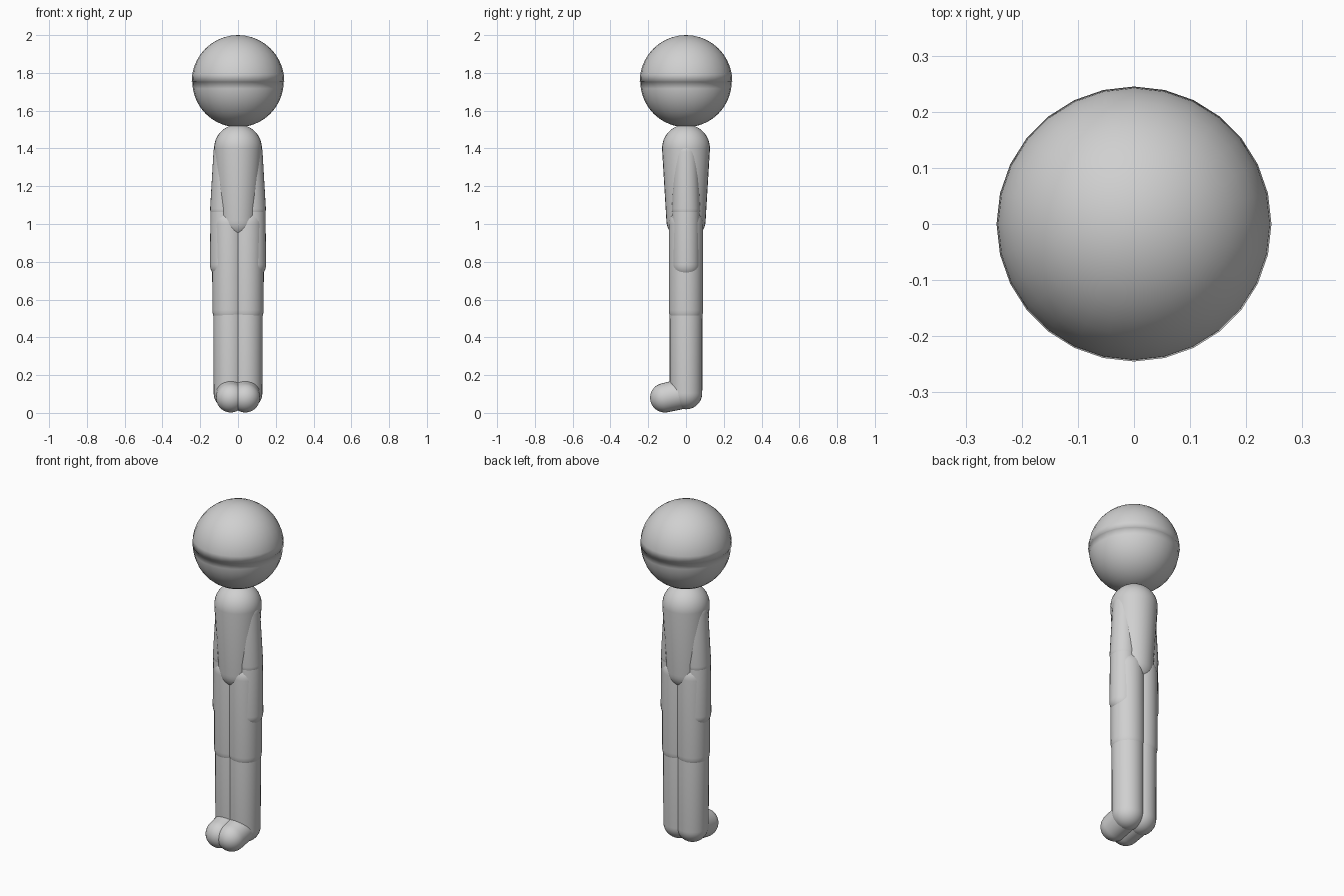
import bpy, bmesh, math
from mathutils import Vector

if "Cube" in bpy.data.objects:
    bpy.data.objects.remove(bpy.data.objects["Cube"])

SEGMENTS, RINGS = 28, 10

grey = bpy.data.materials.new("light_grey")
grey.diffuse_color = (0.63, 0.63, 0.63, 1)
grey.use_nodes = True
grey.node_tree.nodes["Principled BSDF"].inputs["Base Color"].default_value = grey.diffuse_color


def capsule(name, low, r_low, high, r_high):
    """Smooth tapered capsule between two points, capped by half spheres."""
    low, high = Vector(low), Vector(high)
    axis = high - low
    length = axis.length
    turn = Vector((0, 0, 1)).rotation_difference(axis.normalized())

    # Profile of (radius, height) from the low pole to the high pole
    angles = [math.pi / 2 * i / RINGS for i in range(RINGS)]
    profile = [(r_low * math.cos(a), -r_low * math.sin(a)) for a in reversed(angles)]
    profile += [(r_high * math.cos(a), length + r_high * math.sin(a)) for a in angles]

    bm = bmesh.new()

    def vert(x, y, z):
        return bm.verts.new(low + turn @ Vector((x, y, z)))

    loops = []
    for r, z in profile:
        loops.append([vert(r * math.cos(math.tau * k / SEGMENTS),
                           r * math.sin(math.tau * k / SEGMENTS), z)
                      for k in range(SEGMENTS)])
    bottom = vert(0, 0, -r_low)
    top = vert(0, 0, length + r_high)
    for k in range(SEGMENTS):
        n = (k + 1) % SEGMENTS
        bm.faces.new((bottom, loops[0][n], loops[0][k]))
        bm.faces.new((top, loops[-1][k], loops[-1][n]))
        for a, b in zip(loops, loops[1:]):
            bm.faces.new((a[k], a[n], b[n], b[k]))
    for face in bm.faces:
        face.smooth = True

    mesh = bpy.data.meshes.new(name)
    bm.to_mesh(mesh)
    bm.free()
    mesh.materials.append(grey)
    obj = bpy.data.objects.new(name, mesh)
    bpy.context.collection.objects.link(obj)
    return obj


# Head: two half spheres with a tiny step at the middle
capsule("head", (0, 0, 1.7545), 0.242, (0, 0, 1.755), 0.245)

# Torso tapering towards the hips
capsule("torso", (0, 0, 1.02), 0.104, (0, 0, 1.40), 0.127)

# Limbs on both sides
for side, s in (("left", 1), ("right", -1)):
    capsule(side + "_upper_arm", (s * 0.0725, 0, 1.08), 0.075, (s * 0.065, 0, 1.38), 0.065)
    capsule(side + "_forearm", (s * 0.075, 0, 0.785), 0.074, (s * 0.0725, 0, 1.06), 0.073)
    capsule(side + "_thigh", (s * 0.045, 0, 0.545), 0.091, (s * 0.046, 0, 1.00), 0.091)
    capsule(side + "_lower_leg", (s * 0.043, 0, 0.105), 0.086, (s * 0.044, 0, 0.55), 0.087)
    capsule(side + "_foot", (s * 0.038, -0.112, 0.08), 0.078, (s * 0.04, 0, 0.105), 0.08)
